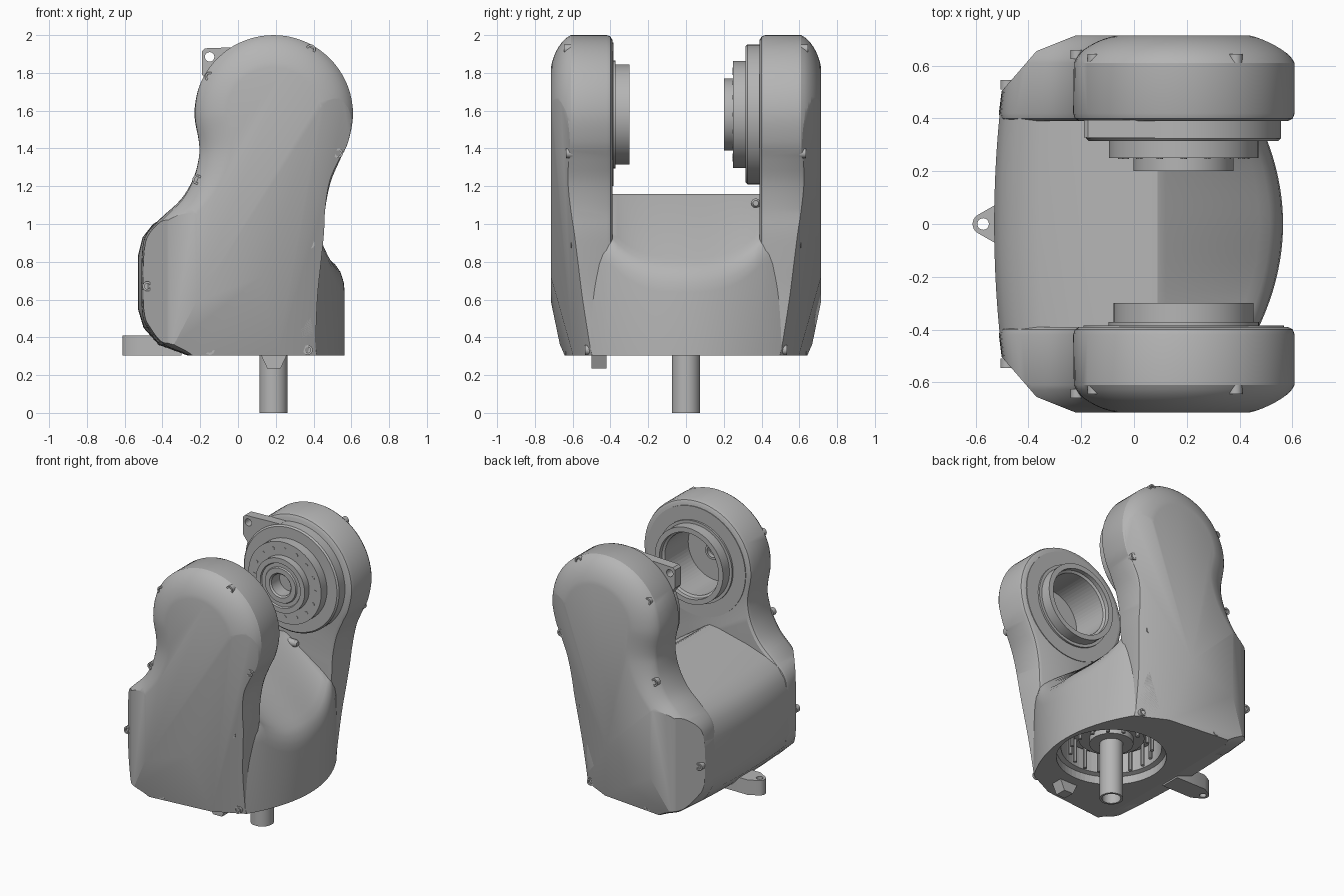
import bpy, bmesh, math
from mathutils import Vector, Matrix

if "Cube" in bpy.data.objects:
    bpy.data.objects.remove(bpy.data.objects["Cube"])

GREY = bpy.data.materials.new("machine_grey")
GREY.use_nodes = True
GREY.diffuse_color = (0.46, 0.46, 0.46, 1)
GREY.node_tree.nodes["Principled BSDF"].inputs["Base Color"].default_value = (0.46, 0.46, 0.46, 1)

HX, HZ, BASE, OUT = 0.188, 1.58, 0.305, 0.715   # joint axis, floor, outer face
parts = []


def clamp(v):
    return max(0.0, min(1.0, v))


def finish(name, bm, cutter=False):
    bmesh.ops.recalc_face_normals(bm, faces=bm.faces[:])
    mesh = bpy.data.meshes.new(name)
    bm.to_mesh(mesh)
    bm.free()
    ob = bpy.data.objects.new(name, mesh)
    bpy.context.collection.objects.link(ob)
    mesh.materials.append(GREY)
    if cutter:
        ob.hide_render = True
        ob.hide_set(True)
    else:
        parts.append(ob)
    return ob


def carve(ob, cutter):
    mod = ob.modifiers.new("cut", 'BOOLEAN')
    mod.operation = 'DIFFERENCE'
    mod.solver = 'EXACT'
    mod.object = cutter


def loft(rings):
    """Closed skin through rings of equal length, capped at both ends."""
    bm = bmesh.new()
    vs = [[bm.verts.new(p) for p in ring] for ring in rings]
    n = len(vs[0])
    for a, b in zip(vs, vs[1:]):
        for i in range(n):
            bm.faces.new((a[i], a[(i + 1) % n], b[(i + 1) % n], b[i]))
    bm.faces.new(vs[0])
    bm.faces.new(vs[-1])
    return bm


def slice_off(bm, co, no):
    geom = bm.verts[:] + bm.edges[:] + bm.faces[:]
    bmesh.ops.bisect_plane(bm, geom=geom, plane_co=co, plane_no=no, clear_outer=True)
    bmesh.ops.holes_fill(bm, edges=[e for e in bm.edges if e.is_boundary], sides=0)


def trim(bm, s):
    """Flat floor, tapered foot and slanted lower corners on side s."""
    slice_off(bm, (0, 0, BASE), (0, 0, -1))
    slice_off(bm, (0.12, s * OUT, 0.72), (0.1, s, -0.26))
    slice_off(bm, (0.12, s * OUT, 0.72), (0.49, s, -0.175))
    slice_off(bm, (-0.22, s * OUT, 0), (-0.37, s * 0.93, 0))
    slice_off(bm, (-0.37, s * 0.655, 0), (-0.15, s * 0.13, 0))


def bend(x, y, z):
    return (x + 0.12 * y * y * clamp((-0.2 - x) / 0.3), y, z)


def lathe(name, profile, axis, centre, seg=48, cutter=False):
    """Turn (radius, position) pairs about the y or z axis."""
    rings = []
    for r, h in profile:
        ring = []
        for i in range(seg):
            a = math.tau * i / seg
            u, v = r * math.cos(a), r * math.sin(a)
            p = (u, h, v) if axis == 'y' else (u, v, h)
            ring.append(Vector(p) + Vector(centre))
        rings.append(ring)
    return finish(name, loft(rings), cutter)


def plate(name, pts, lo, hi, axis):
    place = (lambda a, b, h: (a, h, b)) if axis == 'y' else (lambda a, b, h: (a, b, h))
    return finish(name, loft([[place(a, b, h) for a, b in pts] for h in (lo, hi)]))


# Side outline shared by both arms
head = [(HX + 0.421 * math.cos(math.radians(a)), HZ + 0.42 * math.sin(math.radians(a)))
        for a in range(-20, 201, 20)]
control = [(0.41, 0.1), (0.41, 0.3), (0.42, 0.6), (0.44, 0.8), (0.455, 0.95), (0.462, 1.08),
           (0.49, 1.22), (0.54, 1.34)] + head + [
           (-0.208, 1.35), (-0.24, 1.24), (-0.31, 1.13), (-0.42, 1.035), (-0.505, 0.95),
           (-0.53, 0.83), (-0.53, 0.55), (-0.5, 0.45), (-0.42, 0.36), (-0.27, 0.305),
           (-0.14, 0.22), (0, 0.1)]


def smooth_loop(pts, steps=4):
    res, n = [], len(pts)
    for i in range(n):
        p0, p1, p2, p3 = (Vector(pts[(i + k) % n]) for k in (-1, 0, 1, 2))
        for j in range(steps):
            t = j / steps
            res.append(0.5 * (2 * p1 + (p2 - p0) * t + (2 * p0 - 5 * p1 + 4 * p2 - p3) * t * t
                              + (3 * p1 - p0 - 3 * p2 + p3) * t ** 3))
    return res


outline = smooth_loop(control)
normals = []
for i in range(len(outline)):
    d = (outline[(i + 1) % len(outline)] - outline[i - 1]).normalized()
    normals.append(Vector((-d.y, d.x)))


def arm(name, s):
    # (bevel share, fixed inset, depth from the outer face)
    steps = [(0, 0.025, 0.325), (0, 0.007, 0.315), (0, 0, 0.295)]
    for k in range(9):
        # rounded chamfer: blend of an arc and a straight slope
        u, t = k / 8, math.pi / 2 * k / 8
        share = 0.6 * (1 - math.cos(t)) + 0.4 * u
        steps.append((share, 0, 0.105 * (0.6 * (1 - math.sin(t)) + 0.4 * (1 - u))))
    rings = []
    for share, inset, depth in steps:
        ring = []
        for p, n in zip(outline, normals):
            width = 0.07 + 0.1 * clamp((p.y - 0.9) / 0.5)
            q = p + n * (inset + share * width)
            ring.append(bend(q.x, s * (OUT - depth), q.y))
        rings.append(ring)
    bm = loft(rings)
    trim(bm, s)
    return finish(name, bm)


front_arm = arm("front_arm", -1)
back_arm = arm("back_arm", 1)

# Cross body: rounded wall on +x, saddle lifting towards the arms
section = [(0.565, 0.2), (0.565, 0.64), (0.56, 0.69), (0.543, 0.745), (0.515, 0.785),
           (0.475, 0.82), (0.12, 1.145), (0.09, 1.16), (0.03, 1.155), (-0.2, 1.1), (-0.36, 1.05),
           (-0.45, 1.0), (-0.505, 0.93), (-0.53, 0.83), (-0.53, 0.55), (-0.5, 0.45),
           (-0.42, 0.36), (-0.27, 0.305), (-0.1, 0.2)]
rings = []
for k in range(33):
    y = -0.58 + 1.16 * k / 32
    rise = min(1, abs(y) / 0.4) ** 3
    ring = []
    for i, (x, z) in enumerate(section):
        x -= 0.6 * y * y * clamp((x - 0.2) / 0.25)
        if 1 <= i <= 5:
            z += 0.15 * rise
        ring.append(bend(x, y, z))
    rings.append(ring)
bm = loft(rings)
trim(bm, 1)
trim(bm, -1)
body = finish("cross_body", bm)

# Round recess in the underside with drive, pins and shaft
carve(body, lathe("base_bore_cutter", [(0.35, 0.2), (0.35, 0.36), (0.32, 0.37), (0.32, 0.62)],
                  'z', (HX, 0, 0), 64, True))
lathe("base_drive", [(0.3, 0.63), (0.3, 0.5), (0.21, 0.5), (0.21, 0.44), (0.14, 0.44),
                     (0.14, 0.4), (0.08, 0.4)], 'z', (HX, 0, 0))
lathe("base_shaft", [(0.075, 0.62), (0.075, 0.0), (0.06, 0.0), (0.06, 0.1)], 'z', (HX, 0, 0), 32)
for k in range(16):
    a = math.tau * k / 16
    lathe("base_pin", [(0.013, 0.34), (0.013, 0.52)], 'z',
          (HX + 0.26 * math.cos(a), 0.26 * math.sin(a), 0), 10)

# Hollow flange on the front arm
flange = lathe("flange_ring", [(0.38, -0.41), (0.38, -0.385), (0.285, -0.385), (0.285, -0.372),
                               (0.265, -0.372), (0.265, -0.3), (0.24, -0.3)],
               'y', (HX, 0, HZ), 64)
bore = lathe("flange_bore_cutter", [(0.23, -0.25), (0.23, -0.33), (0.215, -0.34), (0.215, -0.6)],
             'y', (HX, 0, HZ), 64, True)
carve(flange, bore)
carve(front_arm, bore)
lathe("flange_boss", [(0.08, -0.62), (0.055, -0.56), (0.04, -0.56), (0.04, -0.59)],
      'y', (HX, 0, HZ), 32)

# Output hub on the back arm
lathe("hub_plate", [(0.37, 0.42), (0.37, 0.325), (0.36, 0.315), (0.2, 0.315)],
      'y', (HX, 0, HZ), 64)
lathe("output_hub", [(0.283, 0.33), (0.283, 0.25), (0.19, 0.25), (0.19, 0.2), (0.155, 0.2),
                     (0.15, 0.21), (0.125, 0.21), (0.12, 0.2), (0.085, 0.2), (0.075, 0.21),
                     (0.075, 0.3)], 'y', (HX, 0, HZ), 64)
for k in range(16):
    a = math.tau * k / 16
    lathe("hub_bolt", [(0.012, 0.26), (0.012, 0.247)], 'y',
          (HX + 0.237 * math.cos(a), 0, HZ + 0.237 * math.sin(a)), 10)

# Lug beside the hub
lug = plate("hub_lug", [(-0.19, 1.79), (-0.19, 1.915), (-0.175, 1.93), (0.1, 1.94), (0.1, 1.7),
                        (-0.12, 1.7)], 0.328, 0.395, 'y')
carve(lug, lathe("lug_hole_cutter", [(0.025, 0.3), (0.025, 0.45)], 'y', (-0.15, 0, 1.885), 20, True))

# Foot bracket with rounded tip
tip = [(-0.572 + 0.04 * math.cos(math.radians(a)), 0.04 * math.sin(math.radians(a)))
       for a in range(120, 241, 15)]
bracket = plate("foot_bracket", [(-0.3, 0.07), (-0.53, 0.07)] + tip + [(-0.53, -0.07), (-0.3, -0.07)],
                BASE, 0.41, 'z')
carve(bracket, lathe("bracket_hole_cutter", [(0.022, 0.25), (0.022, 0.45)], 'z',
                     (-0.572, 0, 0), 20, True))

# Stub under the front arm and stop pin above the saddle
plate("base_stub", [(0.12, 0.31), (0.155, 0.235), (0.225, 0.235), (0.26, 0.31)], -0.5, -0.42, 'y')
stop = lathe("stop_pin", [(0.025, -0.06), (0.025, 0.03), (0.015, 0.045)], 'z', (0, 0, 0), 16)
stop.matrix_world = Matrix.Translation((0.16, 0.37, 1.11)) @ Matrix.Rotation(math.pi / 2, 4, 'Y')

# Cover screws on both outer faces
screws = [(-0.15, 1.78, 0.645), (0.385, 1.925, 0.645), (0.53, 1.375, 0.635), (-0.215, 1.235, 0.66),
          (0.38, 0.895, 0.61), (-0.48, 0.67, 0.545), (-0.15, 0.333, 0.639), (0.37, 0.333, 0.535)]
for s in (-1, 1):
    for x, z, y in screws:
        lathe("cover_screw", [(0.026, s * (y - 0.035)), (0.026, s * y), (0.015, s * y),
                              (0.015, s * (y - 0.012))], 'y', (x, 0, z), 16)

bpy.ops.object.select_all(action='DESELECT')
for ob in parts:
    ob.select_set(True)
bpy.context.view_layer.objects.active = parts[0]
bpy.ops.object.shade_smooth_by_angle(angle=math.radians(30))
